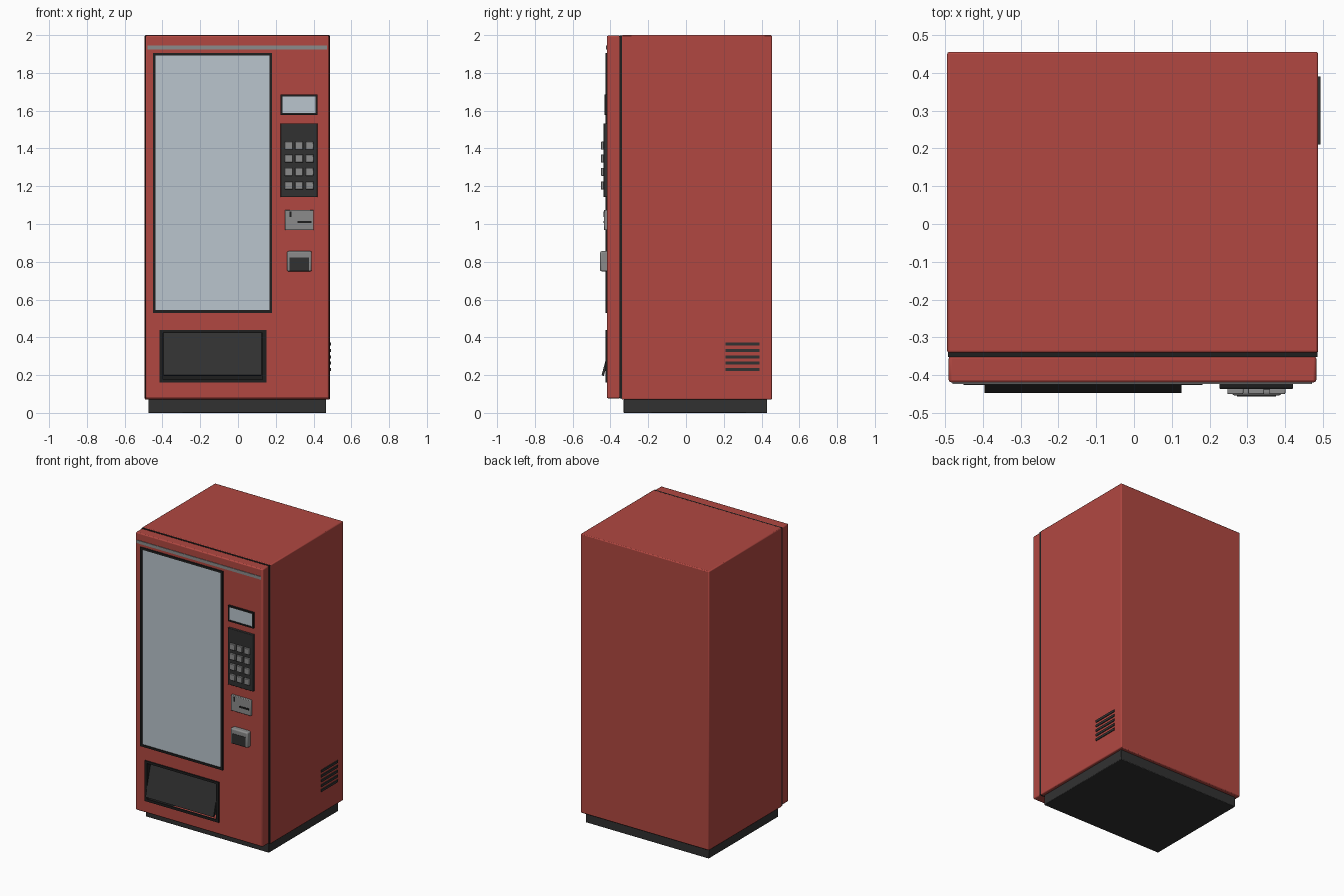
import bpy, bmesh, math
from mathutils import Vector

if "Cube" in bpy.data.objects:
    bpy.data.objects.remove(bpy.data.objects["Cube"])


def material(name, rgb):
    m = bpy.data.materials.new(name)
    m.diffuse_color = (*rgb, 1)
    m.use_nodes = True
    m.node_tree.nodes["Principled BSDF"].inputs["Base Color"].default_value = m.diffuse_color
    return m


RED = material("red paint", (0.44, 0.064, 0.053))
DARK = material("dark plastic", (0.031, 0.031, 0.031))
BLACK = material("black rubber", (0.013, 0.013, 0.013))
GREY = material("grey metal", (0.26, 0.26, 0.26))
GLASS = material("pale glass", (0.49, 0.56, 0.61))


def finish(name, bm, mats, bevel=0.0, segments=2):
    me = bpy.data.meshes.new(name)
    bmesh.ops.recalc_face_normals(bm, faces=bm.faces)
    bm.to_mesh(me)
    bm.free()
    ob = bpy.data.objects.new(name, me)
    bpy.context.collection.objects.link(ob)
    for m in mats:
        me.materials.append(m)
    if bevel:
        b = ob.modifiers.new("rounded edges", 'BEVEL')
        b.width, b.segments, b.limit_method = bevel, segments, 'ANGLE'
    return ob


def box_mesh(x, y, z):
    bm = bmesh.new()
    bmesh.ops.create_cube(bm, size=1)
    for v in bm.verts:
        v.co = Vector([(r[0] + r[1]) / 2 + c * (r[1] - r[0])
                       for c, r in zip(v.co, (x, y, z))])
    return bm


def box(name, x, y, z, mat, bevel=0.0):
    return finish(name, box_mesh(x, y, z), [mat], bevel)


def framed(name, x, y, z, rim, depth, frame_mat, face_mat, bevel=0.0):
    """Box whose front is inset by rim and pushed back by depth."""
    bm = box_mesh(x, y, z)
    bm.normal_update()
    front = min(bm.faces, key=lambda f: f.calc_center_median().y)
    bmesh.ops.inset_region(bm, faces=[front], thickness=rim)
    ext = bmesh.ops.extrude_discrete_faces(bm, faces=[front])["faces"]
    for f in ext:
        f.material_index = 1
        for v in f.verts:
            v.co.y += depth
    return finish(name, bm, [frame_mat, face_mat], bevel)


# Cabinet, plinth and the seal between cabinet and door
box("cabinet", (-0.494, 0.487), (-0.341, 0.455), (0.07, 2.0), RED, 0.006)
box("plinth", (-0.475, 0.467), (-0.33, 0.43), (0.0, 0.072), DARK, 0.004)
box("door_seal", (-0.492, 0.485), (-0.352, -0.335), (0.075, 1.997), BLACK)

# Door with a pocket cut out for the delivery flap
door = box("door", (-0.49, 0.482), (-0.419, -0.349), (0.077, 1.997), RED, 0.007)
cutter = box("pocket_cutter", (-0.397, 0.129), (-0.5, -0.365), (0.178, 0.424), DARK)
cutter.hide_render = True
cutter.hide_viewport = True
cut = door.modifiers.new("delivery pocket", 'BOOLEAN')
cut.object, cut.operation, cut.solver = cutter, 'DIFFERENCE', 'EXACT'

box("trim_stripe", (-0.48, 0.471), (-0.423, -0.415), (1.925, 1.946), GREY)

# Display window: frame with the glass set back in it
framed("display_window", (-0.451, 0.181), (-0.426, -0.41), (0.53, 1.906),
       0.021, 0.005, BLACK, GLASS)

# Delivery pocket: surround bars, lining and tilted flap
XO, ZO, XI, ZI = (-0.415, 0.15), (0.16, 0.44), (-0.397, 0.129), (0.178, 0.424)
for tag, x, z in (("left", (XO[0], XI[0]), ZO), ("right", (XI[1], XO[1]), ZO),
                  ("bottom", XI, (ZO[0], ZI[0])), ("top", XI, (ZI[1], ZO[1]))):
    box("pocket_surround_" + tag, x, (-0.426, -0.366), z, BLACK)
box("pocket_back", XI, (-0.368, -0.364), ZI, BLACK)

bm = bmesh.new()
profile = [(-0.447, 0.2), (-0.435, 0.195), (-0.374, 0.422), (-0.386, 0.424)]
bm.faces.new([bm.verts.new((-0.395, y, z)) for y, z in profile])
ext = bmesh.ops.extrude_face_region(bm, geom=bm.faces[:])["geom"]
bmesh.ops.translate(bm, vec=(0.52, 0, 0),
                    verts=[g for g in ext if isinstance(g, bmesh.types.BMVert)])
finish("delivery_flap", bm, [DARK])

# Price display
framed("price_display", (0.226, 0.421), (-0.432, -0.41), (1.577, 1.686),
       0.014, 0.004, BLACK, GLASS)

# Keypad panel and its keys
box("keypad_panel", (0.226, 0.421), (-0.436, -0.41), (1.142, 1.533), DARK, 0.003)
for row, z in enumerate((1.415, 1.347, 1.276, 1.204)):
    for col, x in enumerate((0.268, 0.323, 0.379)):
        box(f"key_{row}_{col}", (x - 0.021, x + 0.021), (-0.450, -0.434),
            (z - 0.021, z + 0.021), GREY, 0.003)

# Coin plate with slots
box("coin_plate", (0.249, 0.401), (-0.435, -0.41), (0.967, 1.075), GREY, 0.004)
box("note_slot", (0.315, 0.388), (-0.438, -0.43), (1.005, 1.017), BLACK)
box("coin_slot", (0.273, 0.283), (-0.438, -0.43), (1.037, 1.066), BLACK)

# Coin return cup
box("coin_return", (0.259, 0.39), (-0.454, -0.41), (0.749, 0.856), GREY, 0.008)
box("coin_return_opening", (0.272, 0.376), (-0.456, -0.45), (0.755, 0.823), DARK)

# Side vent slats
for i in range(5):
    z = 0.23 + i * 0.0335
    box(f"vent_slat_{i}", (0.486, 0.4925), (0.21, 0.39), (z - 0.008, z + 0.008), DARK)

# Smooth shading on rounded parts, sharp edges kept
for ob in list(bpy.context.scene.objects):
    if ob.modifiers and not ob.hide_viewport:
        bpy.ops.object.select_all(action='DESELECT')
        ob.select_set(True)
        bpy.context.view_layer.objects.active = ob
        bpy.ops.object.shade_smooth_by_angle(angle=math.radians(35))
